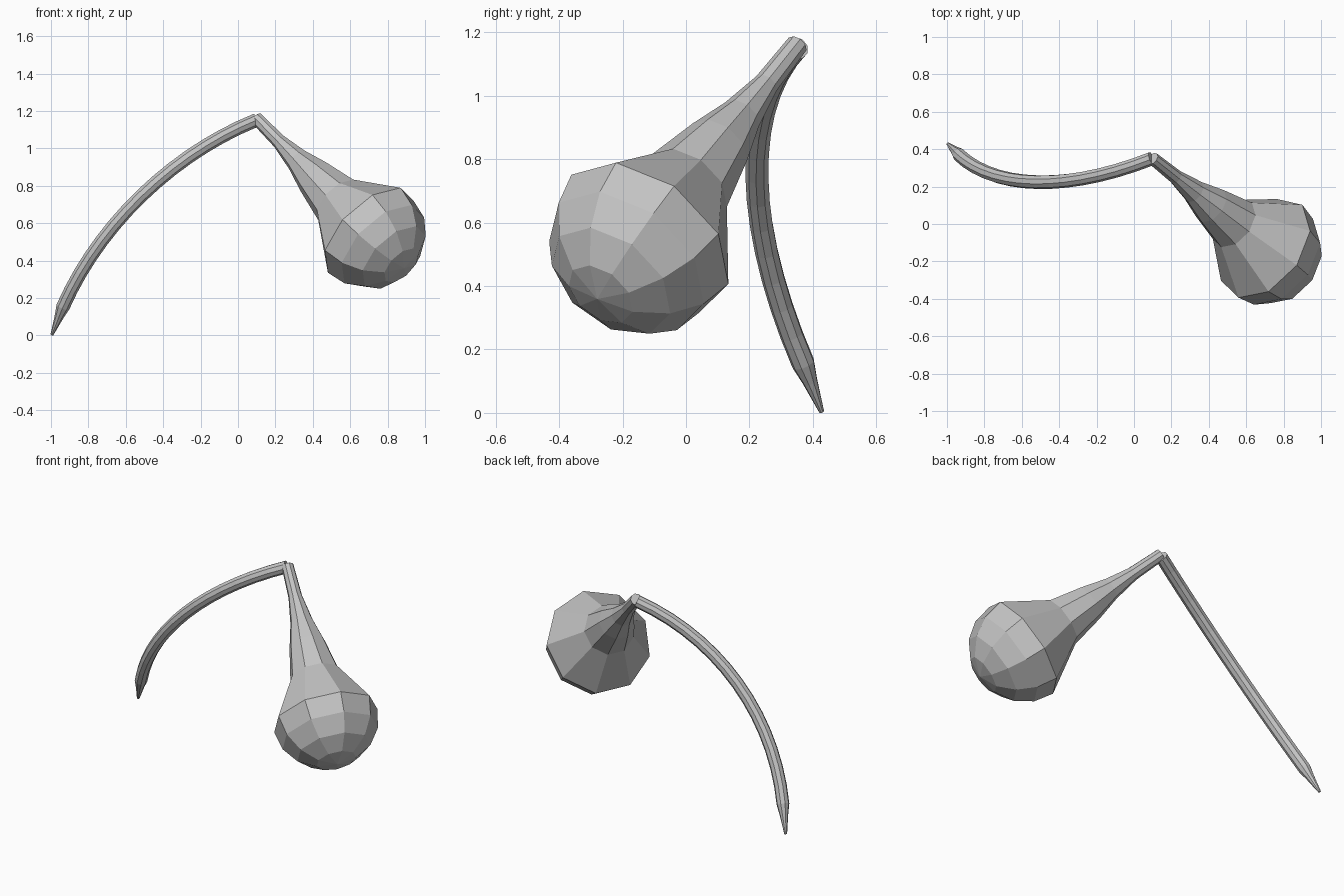
import bpy, bmesh
from math import sin, cos, pi, radians
from mathutils import Vector

cube = bpy.data.objects.get("Cube")
if cube:
    bpy.data.objects.remove(cube, do_unlink=True)

SIDES = 9

grey = bpy.data.materials.new("plain_grey")
grey.use_nodes = True
COLOUR = (0.55, 0.55, 0.55, 1)
grey.diffuse_color = COLOUR
grey.node_tree.nodes["Principled BSDF"].inputs["Base Color"].default_value = COLOUR


def loft(name, stations, hint, tip=None):
    """Skin rings given as (centre, axis, radius); close with a cap or a pole."""
    bm = bmesh.new()
    rings = []
    for centre, axis, radius in stations:
        u = (hint - axis * hint.dot(axis)).normalized()
        v = axis.cross(u)
        rings.append([bm.verts.new(centre + radius * (u * cos(a) + v * sin(a)))
                      for a in (2 * pi * i / SIDES for i in range(SIDES))])
    for low, high in zip(rings, rings[1:]):
        for i in range(SIDES):
            j = (i + 1) % SIDES
            bm.faces.new((low[i], low[j], high[j], high[i]))
    bm.faces.new(rings[0])
    if tip is None:
        bm.faces.new(rings[-1])
    else:
        pole = bm.verts.new(tip)
        for i in range(SIDES):
            bm.faces.new((rings[-1][i], rings[-1][(i + 1) % SIDES], pole))
    bmesh.ops.recalc_face_normals(bm, faces=bm.faces)
    mesh = bpy.data.meshes.new(name)
    bm.to_mesh(mesh)
    bm.free()
    mesh.materials.append(grey)
    obj = bpy.data.objects.new(name, mesh)
    bpy.context.collection.objects.link(obj)
    return obj


# Flared neck running into a half-sphere bulb
top = Vector((0.10, 0.35, 1.16))
bulb_centre = Vector((0.70, -0.13, 0.55))
axis = (bulb_centre - top).normalized()
BULB_RADIUS = 0.307
neck = [(0, 0.035), (0.2, 0.04), (0.36, 0.066), (0.51, 0.106), (0.71, 0.147)]
stations = [(top + axis * s, axis, r) for s, r in neck]
for step in range(4):
    a = radians(22.5 * step)
    stations.append((bulb_centre + axis * BULB_RADIUS * sin(a), axis, BULB_RADIUS * cos(a)))
loft("neck_and_bulb", stations, Vector((0.56, -0.30, 0.77)),
     tip=bulb_centre + axis * BULB_RADIUS)

# Curved stalk: a sixth of a circle, ending in a pointed tip
start = Vector((-0.935, 0.37, 0.155))
end = Vector((0.095, 0.35, 1.15))
chord = (end - start).normalized()
bow = Vector((-0.095, -0.135, 0.095))
bow = (bow - chord * bow.dot(chord)).normalized()
arc_radius = (end - start).length
arc_centre = (start + end) / 2 - bow * arc_radius * cos(pi / 6)
STEPS = 14
arc = []
for i in range(STEPS + 1):
    a = -pi / 6 + pi / 3 * i / STEPS
    arc.append((arc_centre + arc_radius * (chord * sin(a) + bow * cos(a)),
                chord * cos(a) - bow * sin(a), 0.037))
point = Vector((-0.995, 0.428, 0.003))
taper = (start - point).normalized()
tip_rings = [(point, taper, 0.008), (point.lerp(start, 0.62), taper, 0.024)]
loft("curved_stalk", tip_rings + arc, chord.cross(bow))
